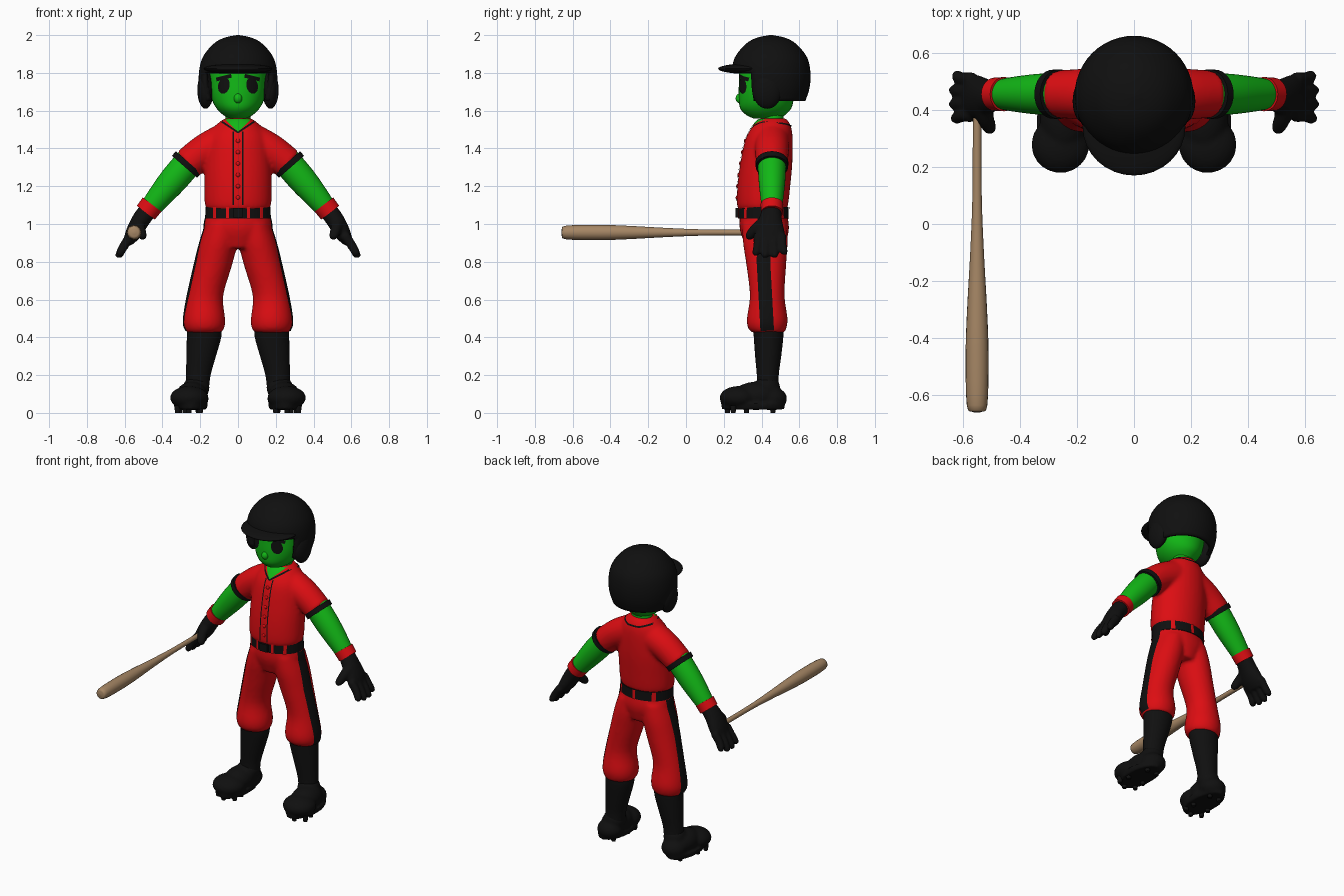
import bpy, bmesh, math
from mathutils import Vector, Matrix
from mathutils.bvhtree import BVHTree

if "Cube" in bpy.data.objects:
    bpy.data.objects.remove(bpy.data.objects["Cube"])


def material(name, rgb):
    mat = bpy.data.materials.new(name)
    mat.use_nodes = True
    mat.diffuse_color = (*rgb, 1)
    mat.node_tree.nodes["Principled BSDF"].inputs["Base Color"].default_value = (*rgb, 1)
    return mat


RED = material("uniform red", (.72, .004, .006))
GREEN = material("skin green", (.006, .48, .008))
BLACK = material("gear black", (.005, .005, .005))
WOOD = material("bat wood", (.38, .24, .13))


def spline(path, steps):
    """Catmull-Rom through rows of (x, y, z, radius, radius along y)."""
    p = [Vector(row) for row in path]
    p = [p[0] * 2 - p[1]] + p + [p[-1] * 2 - p[-2]]
    rows = []
    for a, b, c, d in zip(p, p[1:], p[2:], p[3:]):
        for i in range(steps):
            t = i / steps
            rows.append((b * 2 + (c - a) * t + (a * 2 - b * 5 + c * 4 - d) * t ** 2
                         + (b * 3 - a - c * 3 + d) * t ** 3) * .5)
    return rows + [p[-2]]


def loft(bm, path, side=1, flat=False, steps=4, count=32):
    """Closed elliptical tube; flat keeps every ring horizontal."""
    rows = spline(path, steps)
    centres = [Vector((r[0] * side, r[1], r[2])) for r in rows]
    rings = []
    for i, (c, r) in enumerate(zip(centres, rows)):
        t = (centres[min(i + 1, len(rows) - 1)] - centres[max(i - 1, 0)]).normalized()
        if flat:
            t = Vector((0, 0, -1))
        ref = Vector((1, 0, 0)) if abs(t.y) > .9 else Vector((0, 1, 0))
        v = t.cross(ref).normalized()
        u = v.cross(t)
        angles = [math.tau * k / count for k in range(count)]
        rings.append([bm.verts.new(c + v * math.cos(a) * r[3] + u * math.sin(a) * r[4])
                      for a in angles])
    for a, b in zip(rings, rings[1:]):
        for k in range(count):
            n = (k + 1) % count
            bm.faces.new((a[k], a[n], b[n], b[k]))
    bm.faces.new(rings[0])
    bm.faces.new(rings[-1])


def ball(bm, centre, radii, side=1):
    place = Matrix.Translation((centre[0] * side, *centre[1:])) @ Matrix.Diagonal((*radii, 1))
    bmesh.ops.create_uvsphere(bm, u_segments=32, v_segments=20, radius=1, matrix=place)


def finish(name, bm, mat, voxel=0):
    """Turns a bmesh into an object; voxel fuses overlapping volumes softly."""
    bmesh.ops.recalc_face_normals(bm, faces=bm.faces)
    for f in bm.faces:
        f.smooth = True
    for e in bm.edges:
        e.smooth = len(e.link_faces) < 2 or e.calc_face_angle(0) < .9
    mesh = bpy.data.meshes.new(name)
    bm.to_mesh(mesh)
    bm.free()
    mesh.materials.append(mat)
    obj = bpy.data.objects.new(name, mesh)
    bpy.context.collection.objects.link(obj)
    if voxel:
        fuse = obj.modifiers.new("fuse", "REMESH")
        fuse.mode, fuse.voxel_size, fuse.use_smooth_shade = "VOXEL", voxel, True
        soften = obj.modifiers.new("soften", "SMOOTH")
        soften.factor, soften.iterations = .5, 5
    return obj


def tube(name, path, mat, **options):
    bm = bmesh.new()
    loft(bm, path, **options)
    return finish(name, bm, mat)


def surface(obj):
    bpy.context.view_layer.update()
    return BVHTree.FromObject(obj, bpy.context.evaluated_depsgraph_get())


def strip(name, tree, out, path, widths, mat, rounded=False):
    """Thin painted band laid on a surface, seen along the outward axis."""
    out = Vector(out)
    across = Vector((0, 1, 0)) if out.x else Vector((1, 0, 0))
    bm, last, cols, steps = bmesh.new(), None, 6, 16
    for a, b in zip(path, path[1:]):
        a, b = Vector(a), Vector(b)
        d = (b - a).normalized()
        for i in range(steps + 1):
            t = i / steps
            w = widths[0] + (widths[1] - widths[0]) * t
            if rounded:
                w *= math.sqrt(max(.01, 1 - (2 * t - 1) ** 2))
            row = []
            for k in range(cols + 1):
                q = a.lerp(b, t) + Vector((d.y, -d.x)) * w * (k / cols - .5)
                hit = tree.ray_cast(out * 3 + across * q.x + Vector((0, 0, q.y)), -out)[0]
                row.append(bm.verts.new(hit + out * .005) if hit else None)
            for k in range(cols if last else 0):
                quad = (last[k], last[k + 1], row[k + 1], row[k])
                if all(quad):
                    bm.faces.new(quad)
            last = row
    return finish(name, bm, mat)


FRONT, BACK = (0, -1, 0), (0, 1, 0)
SIDES = (("left", 1), ("right", -1))

# Shirt: torso fused with both sleeves
bm = bmesh.new()
loft(bm, [(0, .46, 1.56, .07, .07), (0, .455, 1.52, .12, .1), (0, .44, 1.45, .16, .125),
          (0, .425, 1.32, .175, .138), (0, .412, 1.2, .178, .14), (0, .405, 1.1, .175, .135),
          (0, .405, 1.07, .155, .12)], flat=True)
for _, s in SIDES:
    loft(bm, [(.06, .455, 1.44, .1, .095), (.17, .455, 1.39, .09, .09),
              (.27, .455, 1.315, .085, .083)], side=s)
shirt = surface(finish("shirt", bm, RED, .011))

# Trousers: hips fused with both legs
bm = bmesh.new()
loft(bm, [(0, .41, 1.06, .165, .125), (0, .415, .97, .176, .13), (0, .42, .87, .1, .1)], flat=True)
for _, s in SIDES:
    loft(bm, [(.08, .415, 1, .09, .118), (.102, .42, .9, .1, .118), (.132, .425, .78, .1, .105),
              (.173, .43, .62, .095, .092), (.178, .43, .5, .11, .108),
              (.178, .43, .45, .106, .102), (.18, .435, .425, .09, .085)], side=s, flat=True)
trousers = surface(finish("trousers", bm, RED, .011))

# Belt, buckle and loops
belt = surface(tube("belt", [(0, .41, 1.09, .172, .132), (0, .41, 1.03, .174, .134)], BLACK, flat=True))
bm = bmesh.new()
bmesh.ops.create_cube(bm, matrix=Matrix.Translation((0, .275, 1.06)) @ Matrix.Diagonal((.055, .025, .05, 1)))
finish("buckle", bm, BLACK)
for x in (-.125, -.055, .055, .125):
    strip("front_belt_loop", belt, FRONT, [(x, 1.03), (x, 1.09)], (.016, .016), RED)
for x in (-.12, 0, .12):
    strip("back_belt_loop", belt, BACK, [(x, 1.03), (x, 1.09)], (.02, .02), RED)

# Neckline, piping and buttons
strip("neck_opening", shirt, FRONT, [(0, 1.49), (0, 1.555)], (.005, .14), GREEN)
for name, s in SIDES:
    strip(name + "_collar_trim", shirt, FRONT, [(s * .09, 1.545), (0, 1.485)], (.01, .01), BLACK)
    strip(name + "_piping", shirt, FRONT, [(s * .025, 1.49), (s * .025, 1.1)], (.007, .007), BLACK)
strip("back_collar_trim", shirt, BACK, [(-.1, 1.535), (-.04, 1.52), (.04, 1.52), (.1, 1.535)], (.01, .01), BLACK)
bm = bmesh.new()
for i in range(6):
    spot = shirt.ray_cast(Vector((0, -3, 1.14 + i * .06)), Vector(BACK))[0]
    ball(bm, spot, (.011, .007, .011))
finish("buttons", bm, RED)

# Head, nose and neck
bm = bmesh.new()
loft(bm, [(0, .43, 1.558, .04, .07), (0, .422, 1.575, .075, .1), (0, .422, 1.61, .112, .134),
          (0, .425, 1.66, .138, .145), (0, .43, 1.74, .148, .15), (0, .44, 1.85, .14, .145),
          (0, .45, 1.93, .06, .06)], flat=True)
ball(bm, (0, .285, 1.665), (.022, .022, .026))
head = surface(finish("head", bm, GREEN))
tube("neck", [(0, .46, 1.63, .065, .055), (0, .46, 1.48, .068, .058)], GREEN, flat=True)
for name, s in SIDES:
    strip(name + "_eye", head, FRONT, [(s * .085, 1.69), (s * .065, 1.775)], (.06, .06), BLACK, True)
    strip(name + "_brow", head, FRONT, [(s * .115, 1.765), (s * .035, 1.785)], (.02, .02), BLACK)

# Helmet shell, open over the face
bm = bmesh.new()
loft(bm, [(0, .45, 1.65, .185, .182), (0, .45, 1.72, .204, .204), (0, .45, 1.8, .207, .209),
          (0, .45, 1.88, .188, .192), (0, .45, 1.95, .134, .137), (0, .45, 1.985, .076, .078),
          (0, .45, 2, .008, .008)], flat=True, count=48)
gone = [f for f in bm.faces if f.calc_center_median().z < 1.651
        or (f.calc_center_median().z < 1.8 and f.calc_center_median().y < .35)]
bmesh.ops.delete(bm, geom=gone, context="FACES")
shell = finish("helmet", bm, BLACK).modifiers.new("thickness", "SOLIDIFY")
shell.thickness, shell.offset = .025, -1
bm = bmesh.new()
ball(bm, (0, .34, 1.822), (.18, .17, .028))
finish("helmet_brim", bm, BLACK)

# Bat along y, gripped by the right hand
tube("bat", [(-.55, -.66, .955, .012, .012), (-.55, -.635, .955, .036, .036),
             (-.55, -.45, .955, .04, .04), (-.55, -.3, .955, .035, .035),
             (-.55, -.08, .955, .023, .023), (-.55, .12, .955, .016, .016),
             (-.55, .44, .955, .015, .015)], WOOD, count=20)

for name, s in SIDES:
    # Helmet ear flap
    bm = bmesh.new()
    ball(bm, (.172, .43, 1.71), (.043, .078, .1), s)
    finish(name + "_ear_flap", bm, BLACK)

    # Arm with cuff and wristband
    tube(name + "_cuff", [(.262, .455, 1.327, .089, .087), (.283, .455, 1.303, .088, .086)], BLACK, side=s)
    tube(name + "_forearm", [(.25, .455, 1.34, .076, .075), (.34, .455, 1.235, .075, .071),
                             (.42, .455, 1.14, .064, .061), (.48, .455, 1.065, .052, .05)], GREEN, side=s)
    tube(name + "_wristband", [(.455, .455, 1.103, .062, .06), (.488, .455, 1.06, .06, .058)], RED, side=s)

    # Glove: palm, four fingers and thumb
    bm = bmesh.new()
    loft(bm, [(.475, .455, 1.075, .048, .05), (.515, .447, 1.02, .048, .062),
              (.555, .445, .95, .042, .078), (.585, .445, .9, .026, .07)], side=s)
    for i, reach in enumerate((.9, 1, 1, .85)):
        y = .38 + i * .043
        tip = .445 + (y - .445) * 1.15
        loft(bm, [(.565, y, .94, .026, .024), (.6, y, .89, .025, .023),
                  (.57 + .06 * reach, tip, .94 - .105 * reach, .021, .02),
                  (.575 + .06 * reach, tip, .93 - .11 * reach, .008, .008)], side=s, count=12)
    loft(bm, [(.53, .42, 1.01, .035, .035), (.52, .37, .975, .03, .03),
              (.505, .335, .935, .023, .023), (.502, .325, .92, .01, .01)], side=s, count=16)
    finish(name + "_glove", bm, BLACK, .008)

    # Trouser side stripe
    strip(name + "_trouser_stripe", trousers, (s, 0, 0), [(.415, 1.03), (.41, .8), (.43, .435)], (.072, .072), BLACK)

    # Sock
    tube(name + "_sock", [(.178, .435, .47, .092, .08), (.18, .437, .4, .091, .078),
                          (.195, .435, .3, .078, .069), (.21, .433, .2, .065, .058),
                          (.215, .433, .12, .06, .058)], BLACK, side=s, flat=True)

    # Shoe with cleats
    bm = bmesh.new()
    ball(bm, (.258, .278, .08), (.102, .1, .062), s)
    ball(bm, (.245, .37, .09), (.085, .12, .075), s)
    ball(bm, (.235, .455, .075), (.08, .08, .062), s)
    ball(bm, (.22, .43, .135), (.07, .068, .065), s)
    loft(bm, [(.25, .355, .05, .092, .17), (.25, .355, .018, .085, .165)], side=s, flat=True)
    finish(name + "_shoe", bm, BLACK, .01)
    bm = bmesh.new()
    for x, y in ((.2, .25), (.26, .22), (.32, .25), (.2, .32), (.31, .32), (.21, .46), (.28, .46)):
        loft(bm, [(x, y, .04, .018, .018), (x, y, 0, .013, .013)], side=s, flat=True, count=10)
    finish(name + "_cleats", bm, BLACK)
